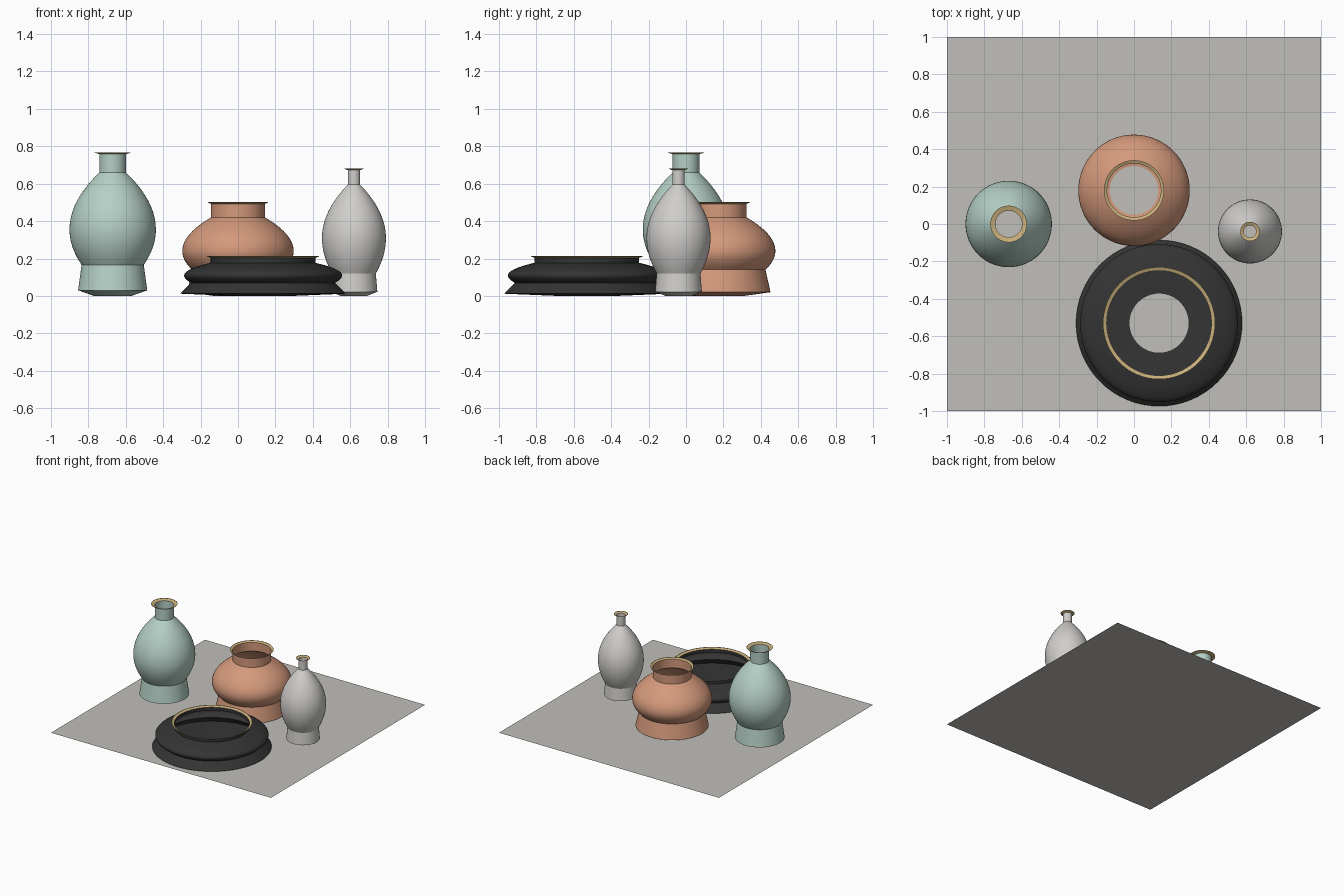
import bpy
import bmesh
from math import cos, sin, pi

if "Cube" in bpy.data.objects:
    bpy.data.objects.remove(bpy.data.objects["Cube"], do_unlink=True)


def material(name, rgb):
    mat = bpy.data.materials.new(name)
    mat.use_nodes = True
    colour = (*rgb, 1)
    mat.diffuse_color = colour
    mat.node_tree.nodes["Principled BSDF"].inputs["Base Color"].default_value = colour
    return mat


def add_object(name, bm, mat):
    mesh = bpy.data.meshes.new(name)
    bm.to_mesh(mesh)
    bm.free()
    mesh.materials.append(mat)
    obj = bpy.data.objects.new(name, mesh)
    bpy.context.collection.objects.link(obj)
    return obj


def lathe(name, profile, centre, mat, segments=64):
    """Spin (radius, height) points around a vertical axis."""
    bm = bmesh.new()
    rings = []
    for r, z in profile:
        angles = [2 * pi * i / segments for i in range(segments)]
        rings.append([bm.verts.new((r * cos(a), r * sin(a), z)) for a in angles])
    for low, high in zip(rings, rings[1:]):
        for i in range(segments):
            j = (i + 1) % segments
            bm.faces.new((low[i], low[j], high[j], high[i]))
    obj = add_object(name, bm, mat)
    obj.location = (*centre, 0)
    bpy.ops.object.select_all(action="DESELECT")
    obj.select_set(True)
    bpy.context.view_layer.objects.active = obj
    bpy.ops.object.shade_smooth_by_angle(angle=pi / 6)


def bulge(waist, belly, shoulder, steps=10):
    """Rounded body outline, steepest at the belly."""
    points = []
    for i in range(-steps, steps + 1):
        u = i / steps
        end = waist if u < 0 else shoulder
        points.append((belly[0] + (end[0] - belly[0]) * u * u,
                       belly[1] + (end[1] - belly[1]) * abs(u)))
    return points


gold = material("gold", (0.58, 0.43, 0.2))


def vase(name, mat, centre, base, foot, waist, belly, shoulder, top, lip):
    # Foot, body and neck in one outline
    neck = (shoulder[0], top - 0.01)
    outline = [(base, 0), foot] + bulge(waist, belly, shoulder) + [neck]
    lathe(name + "_body", outline, centre, mat)
    # Flared gilded lip
    lathe(name + "_rim", [neck, (lip, top - 0.002), (lip, top)], centre, gold)


# Ground sheet
bm = bmesh.new()
bmesh.ops.create_grid(bm, x_segments=1, y_segments=1, size=1)
add_object("ground_sheet", bm, material("warm grey", (0.53, 0.52, 0.49)))

# Four vessels
vase("tall_vase", material("celadon", (0.46, 0.63, 0.56)), (-0.67, 0), 0.1,
     (0.185, 0.03), (0.166, 0.166), (0.231, 0.355), (0.071, 0.66), 0.768, 0.098)
vase("round_pot", material("terracotta", (0.66, 0.32, 0.2)), (0, 0.18), 0.13,
     (0.272, 0.02), (0.245, 0.14), (0.298, 0.24), (0.144, 0.42), 0.502, 0.161)
vase("slim_vase", material("porcelain", (0.63, 0.62, 0.6)), (0.62, -0.04), 0.07,
     (0.125, 0.022), (0.117, 0.12), (0.171, 0.31), (0.033, 0.595), 0.682, 0.052)
vase("wide_bowl", material("charcoal", (0.034, 0.034, 0.034)), (0.134, -0.53), 0.158,
     (0.444, 0.012), (0.385, 0.07), (0.422, 0.11), (0.28, 0.177), 0.213, 0.3)
